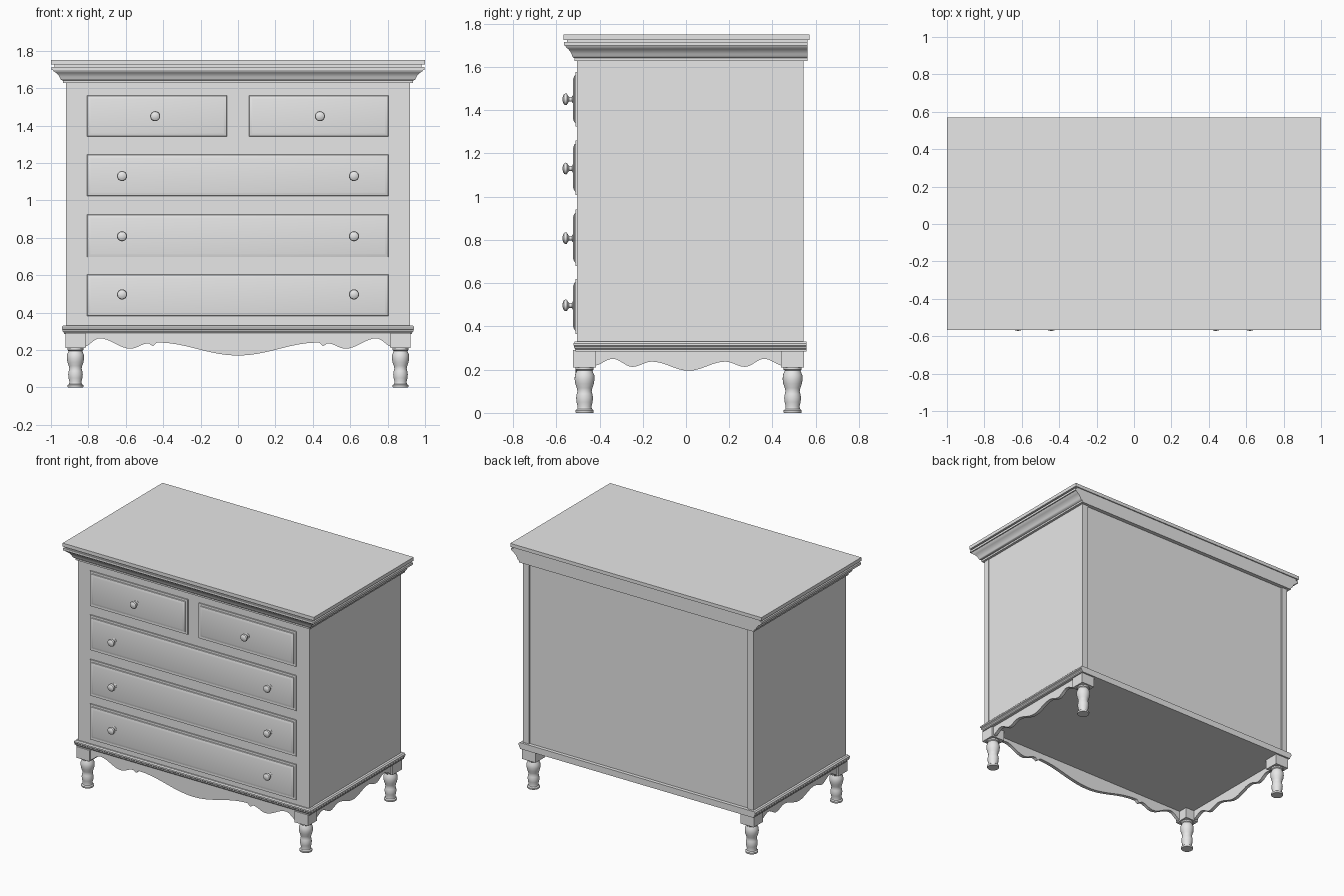
import bpy, bmesh, math

cube = bpy.data.objects.get("Cube")
if cube:
    bpy.data.objects.remove(cube, do_unlink=True)

paint = bpy.data.materials.new("grey_paint")
paint.use_nodes = True
GREY = (0.8, 0.8, 0.8, 1)
paint.diffuse_color = GREY
paint.node_tree.nodes["Principled BSDF"].inputs["Base Color"].default_value = GREY


def finish(name, bm, smooth=True):
    bmesh.ops.recalc_face_normals(bm, faces=bm.faces)
    mesh = bpy.data.meshes.new(name)
    bm.to_mesh(mesh)
    bm.free()
    mesh.materials.append(paint)
    ob = bpy.data.objects.new(name, mesh)
    bpy.context.collection.objects.link(ob)
    if smooth:
        bpy.ops.object.select_all(action="DESELECT")
        ob.select_set(True)
        bpy.context.view_layer.objects.active = ob
        bpy.ops.object.shade_smooth_by_angle(angle=math.radians(35))
    return ob


def loft(name, rings, smooth=True):
    """Skin a stack of closed point rings and cap both ends."""
    bm = bmesh.new()
    rows = [[bm.verts.new(p) for p in ring] for ring in rings]
    n = len(rows[0])
    for a, b in zip(rows, rows[1:]):
        for i in range(n):
            j = (i + 1) % n
            bm.faces.new((a[i], a[j], b[j], b[i]))
    bm.faces.new(rows[0])
    bm.faces.new(rows[-1])
    return finish(name, bm, smooth)


def box(name, x0, x1, y0, y1, z0, z1):
    return loft(name, [[(x0, y0, z), (x1, y0, z), (x1, y1, z), (x0, y1, z)]
                       for z in (z0, z1)], False)


def moulding(name, profile, back):
    """Profile of (overhang, height) run round front and sides, flat at the back."""
    rings = []
    for o, z in profile:
        x, y = 0.92 + o, -0.503 - o * 0.78
        rings.append([(-x, y, z), (x, y, z), (x, back, z), (-x, back, z)])
    return loft(name, rings)


def lathe(name, profile, place, steps=24):
    """Turn (radius, distance) pairs; place maps local points to the model."""
    turn = [math.tau * i / steps for i in range(steps)]
    return loft(name, [[place(r * math.cos(t), r * math.sin(t), d) for t in turn]
                       for r, d in profile])


def wave(points, steps=8):
    """Ease smoothly between the high and low points of a scalloped edge."""
    out = []
    for (a, za), (b, zb) in zip(points, points[1:]):
        for i in range(steps):
            t = i / steps
            out.append((a + (b - a) * t,
                        za + (zb - za) * (1 - math.cos(math.pi * t)) / 2))
    return out + [points[-1]]


def apron(name, half, place, depths):
    """Board with a mirrored scalloped lower edge."""
    edge = wave(half)
    edge += [(-u, z) for u, z in reversed(edge[:-1])]
    top = 0.29
    bm = bmesh.new()
    rows = [[(bm.verts.new(place(u, d, z)), bm.verts.new(place(u, d, top)))
             for u, z in edge] for d in depths]
    front, rear = rows
    for i in range(len(edge) - 1):
        for row in rows:
            bm.faces.new((row[i][0], row[i + 1][0], row[i + 1][1], row[i][1]))
        for k in (0, 1):
            bm.faces.new((front[i][k], front[i + 1][k], rear[i + 1][k], rear[i][k]))
    for i in (0, -1):
        bm.faces.new((front[i][0], front[i][1], rear[i][1], rear[i][0]))
    return finish(name, bm)


# Carcass
box("face_frame", -0.92, 0.92, -0.503, -0.457, 0.32, 1.64)
for side, s in (("left", 1), ("right", -1)):
    xs = sorted((s * 0.87, s * 0.917))
    box(side + "_side_panel", *xs, -0.457, 0.543, 0.32, 1.64)
box("back_panel", -0.87, 0.87, 0.50, 0.533, 0.32, 1.64)

# Top board, cornice and base moulding
moulding("top_board", [(0.08, 1.725), (0.08, 1.75)], 0.57)
moulding("cornice", [(0, 1.627), (0.015, 1.627), (0.015, 1.64), (0.024, 1.643),
                     (0.03, 1.65), (0.034, 1.66), (0.042, 1.672), (0.053, 1.682),
                     (0.066, 1.69), (0.07, 1.698), (0.078, 1.698), (0.078, 1.714),
                     (0.062, 1.714), (0.062, 1.727)], 0.562)
moulding("base_moulding", [(0.01, 0.285), (0.01, 0.292), (0.018, 0.3), (0.018, 0.308),
                           (0.022, 0.312), (0.022, 0.322), (0.014, 0.33)], 0.558)


# Raised drawer fronts
def drawer(name, x0, x1, z0, z1):
    rings = []
    for inset, y in ((0, -0.49), (0, -0.511), (0.016, -0.511), (0.018, -0.516),
                     (0.03, -0.521), (0.034, -0.522)):
        a, b, c, d = x0 + inset, x1 - inset, z0 + inset, z1 - inset
        rings.append([(a, y, c), (b, y, c), (b, y, d), (a, y, d)])
    loft(name, rings)


KNOB = [(0.018, 0), (0.018, 0.004), (0.011, 0.008), (0.011, 0.02), (0.017, 0.026),
        (0.026, 0.031), (0.027, 0.037), (0.024, 0.044), (0.015, 0.049), (0.005, 0.051)]


def knob(name, x, z):
    lathe(name, KNOB, lambda a, b, d: (x + a, -0.52 - d, z + b), 20)


drawer("top_right_drawer", -0.822, -0.043, 1.325, 1.577)
drawer("top_left_drawer", 0.043, 0.82, 1.325, 1.577)
knob("top_right_knob", -0.443, 1.45)
knob("top_left_knob", 0.438, 1.45)
for row, z0, z1, zk in (("upper", 1.008, 1.26, 1.13), ("middle", 0.68, 0.94, 0.808),
                        ("lower", 0.365, 0.62, 0.497)):
    drawer(row + "_drawer", -0.822, 0.82, z0, z1)
    for side, s in (("left", 1), ("right", -1)):
        knob(f"{row}_{side}_knob", s * 0.62, zk)

# Turned legs with square blocks
LEG = [(0.04, 0), (0.042, 0.004), (0.042, 0.012), (0.034, 0.018), (0.032, 0.03),
       (0.037, 0.05), (0.039, 0.07), (0.036, 0.088), (0.033, 0.1), (0.036, 0.115),
       (0.043, 0.135), (0.046, 0.155), (0.045, 0.175), (0.038, 0.19), (0.036, 0.195),
       (0.042, 0.2), (0.042, 0.212)]
for end, y in (("front", -0.469), ("back", 0.493)):
    for side, s in (("left", 1), ("right", -1)):
        x = s * 0.869
        box(f"{end}_{side}_leg_block", x - 0.053, x + 0.053, y - 0.053, y + 0.053,
            0.21, 0.29)
        lathe(f"{end}_{side}_leg", LEG, lambda a, b, d: (x + a, y + b, d))

# Scalloped aprons
apron("front_apron", [(-0.83, 0.215), (-0.74, 0.262), (-0.575, 0.207), (-0.48, 0.235),
                      (-0.455, 0.222), (-0.43, 0.24), (0, 0.17)],
      lambda u, d, z: (u, d, z), (-0.51, -0.485))
for side, s in (("left", 1), ("right", -1)):
    apron(side + "_apron", [(-0.44, 0.218), (-0.35, 0.25), (-0.26, 0.213),
                            (-0.17, 0.237), (0, 0.195)],
          lambda u, d, z: (s * d, u + 0.012, z), (0.91, 0.885))
